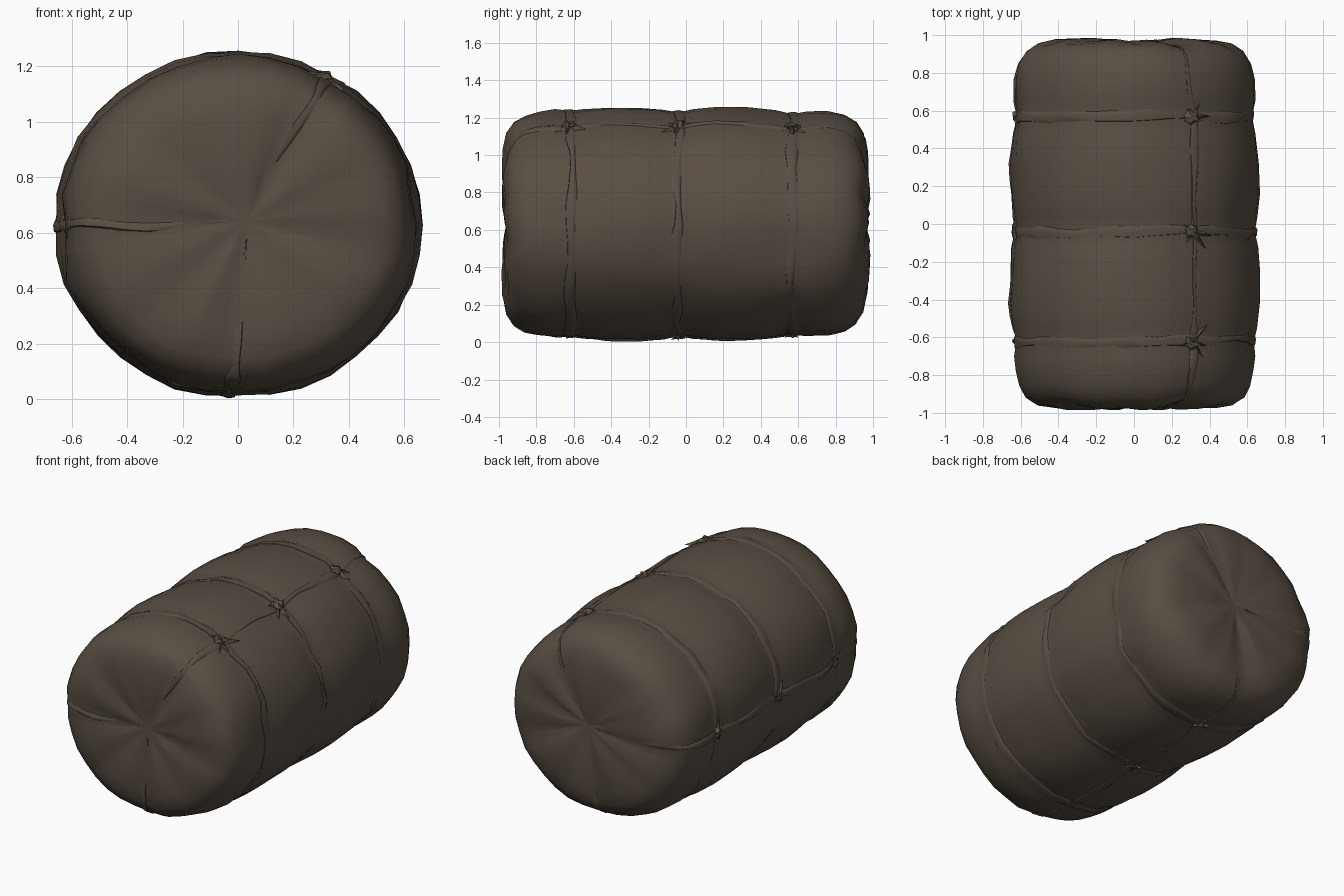
import bpy, bmesh, math, random
from mathutils import Vector, noise

if "Cube" in bpy.data.objects:
    bpy.data.objects.remove(bpy.data.objects["Cube"])

random.seed(4)
TAU = 2 * math.pi
CZ, RX, RZ = 0.629, 0.667, 0.629
HOOPS = (-0.62, -0.04, 0.57)
SEAMS = [math.radians(a) for a in (61, 180, 267)]

cloth = bpy.data.materials.new("dark brown cloth")
cloth.diffuse_color = (0.098, 0.076, 0.056, 1)
cloth.use_nodes = True
cloth.node_tree.nodes["Principled BSDF"].inputs["Base Color"].default_value = cloth.diffuse_color

# Lengthwise outline: (radius fraction, y)
PROFILE = [(0, -.955), (.2, -.975), (.42, -.988), (.64, -.985), (.78, -.965), (.87, -.925), (.92, -.86),
           (.95, -.78), (.965, -.7), (.95, -.62), (.975, -.55), (.995, -.42), (.99, -.25), (.975, -.12),
           (.95, -.04), (.975, .04), (.992, .16), (.995, .32), (.975, .48), (.942, .57), (.96, .65),
           (.955, .76), (.925, .85), (.865, .92), (.77, .962), (.64, .98), (.42, .988), (.2, .975), (0, .955)]
LAST = len(PROFILE) - 1


def surf(a, t):
    """Point on the wrapped bundle at angle a, profile position t."""
    i = min(int(t), LAST - 1)
    f = t - i
    r, y = (PROFILE[i][k] * (1 - f) + PROFILE[i + 1][k] * f for k in (0, 1))
    base = r
    near = max(math.exp(-((y - h) / .1) ** 2) for h in HOOPS)
    pinch = sum(math.exp(-(math.remainder(a - s, TAU) / .13) ** 2) for s in SEAMS)
    pillow = sum(math.exp(-(math.remainder(a - s, TAU) / .3) ** 2) for s in SEAMS)
    c, s = math.cos(a), math.sin(a)
    lump = noise.noise(Vector((c * 2.2 + 3, y * 3.2, s * 2.2)))
    fold = noise.noise(Vector((c * 5, y * 2, s * 5 + 7)))
    r *= 1 - .02 * pinch * min(1, base * 1.5) + .022 * lump + .03 * fold * (near + .4)
    # pillowed ends, gathered along the seams
    cap = max(0, min(1, (abs(y) - .82) * 8))
    mid = math.sin(math.pi * min(1, base))
    y -= math.copysign(cap * (.032 * pillow * mid - .014 * (1 - pillow) * mid
                              - .035 * fold * base - .02 * lump), y)
    shift = .03 * (1 - min(1, base))
    return Vector((RX * r * c + shift, y, CZ + RZ * r * s + shift * .4))


def normal(a, t):
    n = (surf(a + .05, t) - surf(a - .05, t)).cross(
        surf(a, min(t + .3, LAST)) - surf(a, max(t - .3, 0)))
    n.normalize()
    mid = Vector((0, surf(a, t).y * .6, CZ))
    return n if n.dot(surf(a, t) - mid) > 0 else -n


def t_at(y):
    for i in range(LAST):
        (_, y0), (_, y1) = PROFILE[i], PROFILE[i + 1]
        if y0 <= y <= y1 and y1 > y0:
            return i + (y - y0) / (y1 - y0)


def finish(bm, name, angle):
    bmesh.ops.recalc_face_normals(bm, faces=bm.faces)
    me = bpy.data.meshes.new(name)
    bm.to_mesh(me)
    bm.free()
    ob = bpy.data.objects.new(name, me)
    bpy.context.collection.objects.link(ob)
    me.materials.append(cloth)
    bpy.ops.object.select_all(action='DESELECT')
    ob.select_set(True)
    bpy.context.view_layer.objects.active = ob
    bpy.ops.object.shade_smooth_by_angle(angle=math.radians(angle))


def bridge(bm, rows, closed):
    n = len(rows[0])
    for i in range(len(rows) if closed else len(rows) - 1):
        p, q = rows[i], rows[(i + 1) % len(rows)]
        for k in range(n):
            bm.faces.new((p[k], p[(k + 1) % n], q[(k + 1) % n], q[k]))


# Wrapped bundle
bm = bmesh.new()
N = 36
rows = [[bm.verts.new(surf(TAU * k / N, i)) for k in range(N)] for i in range(1, LAST)]
bridge(bm, rows, False)
for row, t in ((rows[0], 0), (rows[-1], LAST)):
    tip = bm.verts.new(surf(0, t))
    for k in range(N):
        bm.faces.new((row[k], row[(k + 1) % N], tip))
finish(bm, "bundle", 50)


# Flat cloth ties, half sunk into the bundle
def tie(name, params, closed, width, height):
    bm = bmesh.new()
    pts = [surf(a, t) for a, t in params]
    rows = []
    m = len(pts)
    for i, (a, t) in enumerate(params):
        p, n = pts[i], normal(a, t)
        nxt = pts[(i + 1) % m] if closed else pts[min(i + 1, m - 1)]
        prv = pts[i - 1] if closed else pts[max(i - 1, 0)]
        side = (nxt - prv).cross(n).normalized()
        taper = 1 if closed else min(1, .15 + min(i, m - 1 - i) / 8)
        w = width * taper * (1 + .9 * noise.noise(p * 5))
        h = height * taper * (1 + 1.2 * noise.noise(p * 7))
        p = p + side * .03 * noise.noise(p * 4)
        rows.append([bm.verts.new(p + side * w * u + n * h * v) for u, v in
                     ((-1, -1.5), (-.7, .7), (.1, 1), (.6, .5), (1, -1.5))])
    bridge(bm, rows, closed)
    if not closed:
        bm.faces.new(rows[0])
        bm.faces.new(rows[-1])
    finish(bm, name, 50)


for i, y in enumerate(HOOPS):
    tie(f"hoop_tie_{i + 1}", [(TAU * k / N, t_at(y)) for k in range(N)], True, .038, .01)
for i, a in enumerate(SEAMS):
    tie(f"lengthwise_tie_{i + 1}", [(a, .5 + k * .5) for k in range(2 * LAST - 1)], False, .026, .007)


# Crumpled knots with loose pointed ends where ties cross
def knot(name, a, y, size):
    bm = bmesh.new()
    t = t_at(y)
    p, n = surf(a, t), normal(a, t)
    along = Vector((0, 1, 0))
    side = along.cross(n).normalized()
    along = n.cross(side)
    bmesh.ops.create_icosphere(bm, subdivisions=2, radius=1)
    for v in bm.verts:
        c = v.co * (1 + .9 * noise.noise(v.co * 1.9 + p * 9))
        v.co = p + (side * c.x + along * c.y) * size + n * (c.z * size * .7 + .004)
    for k in range(5):
        ang = k * TAU / 5 + random.uniform(-.5, .5)
        d = side * math.cos(ang) + along * math.sin(ang)
        e = n.cross(d)
        w = size * random.uniform(.4, .8)
        ring = [bm.verts.new(p + q) for q in (e * w - n * .015, n * size * .7, -e * w - n * .015)]
        tip = bm.verts.new(p + d * size * random.uniform(1.7, 3) + n * random.uniform(-.01, .02))
        bm.faces.new(ring)
        for j in range(3):
            bm.faces.new((ring[j], ring[(j + 1) % 3], tip))
    finish(bm, name, 45)


for i, a in enumerate(SEAMS):
    for j, y in enumerate(HOOPS):
        knot(f"knot_{i + 1}_{j + 1}", a, y, (.042, .034, .022)[i])
